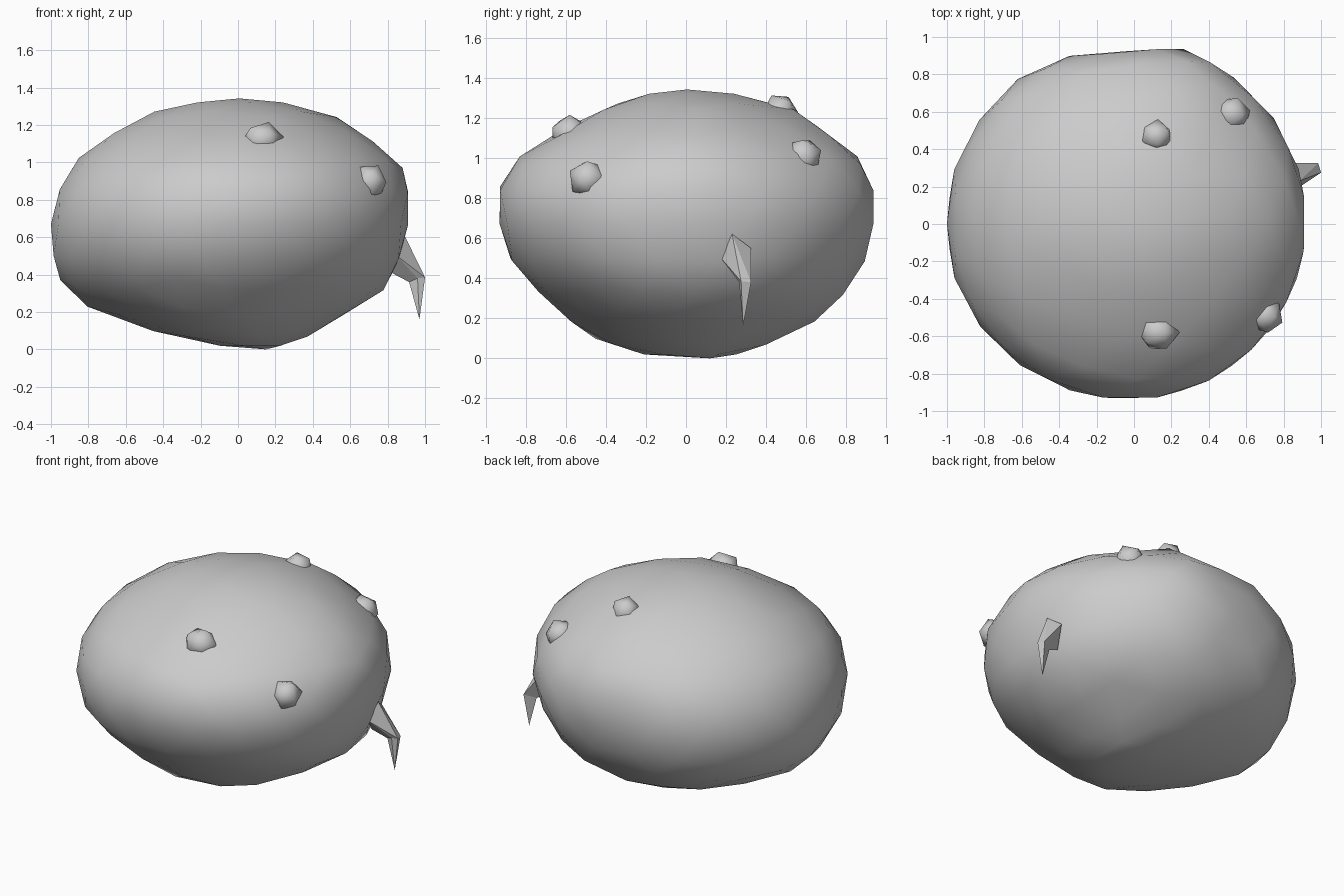
import bpy, bmesh, math
from mathutils import Vector, Euler

if "Cube" in bpy.data.objects:
    bpy.data.objects.remove(bpy.data.objects["Cube"])

# outlines read as (z, offset), from bottom to top
LEFT = [(0, .15), (.02, -.10), (.08, -.40), (.23, -.80), (.37, -.94), (.51, -.99), (.66, -1.0),
        (.85, -.96), (1.01, -.86), (1.14, -.68), (1.26, -.48), (1.33, -.24), (1.345, -.03)]
RIGHT = [(0, .15), (.02, .27), (.09, .41), (.21, .62), (.34, .80), (.48, .86), (.68, .91), (.83, .91),
         (.97, .87), (1.10, .73), (1.25, .51), (1.325, .22), (1.345, -.03)]
FRONT = [(0, .12), (.02, -.23), (.10, -.48), (.38, -.78), (.50, -.88), (.68, -.93), (.86, -.93),
         (1.01, -.82), (1.15, -.60), (1.26, -.40), (1.32, -.20), (1.345, 0)]
BACK = [(0, .12), (.02, .27), (.07, .41), (.19, .65), (.36, .83), (.51, .89), (.67, .93), (.84, .93),
        (1.02, .85), (1.25, .54), (1.325, .23), (1.345, 0)]
# plan fullness by angle in degrees
PLAN = [(0, 1.012), (45, 1.035), (60, 1.04), (73, 1.06), (92, .985), (110, 1.02), (127, 1.03),
        (150, 1.01), (180, 1.012), (225, 1.007), (300, 1.012), (360, 1.012)]


def lerp(table, t):
    for (a, va), (b, vb) in zip(table, table[1:]):
        if t <= b:
            return va + (vb - va) * max(0, t - a) / (b - a)
    return table[-1][1]


def mesh_object(name, bm, smooth):
    bmesh.ops.recalc_face_normals(bm, faces=bm.faces)
    for f in bm.faces:
        f.smooth = smooth
    me = bpy.data.meshes.new(name)
    bm.to_mesh(me)
    bm.free()
    ob = bpy.data.objects.new(name, me)
    bpy.context.collection.objects.link(ob)
    return ob


# Body: icosphere fitted to the four side outlines and the plan
bm = bmesh.new()
bmesh.ops.create_icosphere(bm, subdivisions=3, radius=1)
for v in bm.verts:
    n = v.co.normalized()
    z = .67 + .672 * n.z
    x0, x1, y0, y1 = (lerp(t, z) for t in (LEFT, RIGHT, FRONT, BACK))
    th = math.atan2(n.y, n.x)
    diag = math.sin(2 * th) ** 2
    # corners tuck in above and below the middle, unevenly
    tuck = .09
    if n.z > 0 and n.y > 0 and n.x > 0:
        tuck = .15
    elif n.z > 0 and n.y < 0:
        tuck = .05
    elif n.z < 0 and n.x < 0 and n.y < 0:
        tuck = .03
    k = lerp(PLAN, math.degrees(th) % 360) - diag * tuck * n.z ** 2
    if n.x < -.5 and 1.03 < z < 1.25:
        k += .04
    v.co = ((x0 + x1) / 2 + (x1 - x0) / 2 * math.cos(th) * k,
            (y0 + y1) / 2 + (y1 - y0) / 2 * math.sin(th) * k, max(0, z))
    v.co.x = min(.91, max(-1, v.co.x))
    v.co.y = min(.935, max(-.93, v.co.y))
mesh_object("body", bm, True)

# Bumps: small faceted knobs half sunk into the body
BUMPS = [((.13, -.58, 1.12), (.115, .10, .10)), ((.705, -.49, .895), (.095, .10, .10)),
         ((.12, .47, 1.225), (.095, .09, .10)), ((.525, .585, 1.005), (.10, .10, .10))]
for i, (pos, size) in enumerate(BUMPS):
    bm = bmesh.new()
    bmesh.ops.create_icosphere(bm, subdivisions=1, radius=1)
    rot = Euler((.4 * i, .3, .9 * i)).to_matrix()
    for v in bm.verts:
        c = rot @ v.co
        v.co = Vector(pos) + Vector(c[j] * size[j] for j in range(3))
    mesh_object(f"bump_{i + 1}", bm, True)

# Spike: bent thorn on the right side, four-sided with a ridge down the outside
root = [(.885, .23, .62), (.85, .175, .50), (.82, .25, .41), (.85, .325, .55)]
bend = [(1.0, .275, .385), (.96, .265, .38), (.915, .285, .36), (.985, .325, .38)]
bm = bmesh.new()
a = [bm.verts.new(p) for p in root]
b = [bm.verts.new(p) for p in bend]
tip = bm.verts.new((.97, .285, .16))
bm.faces.new(a)
for i in range(4):
    j = (i + 1) % 4
    bm.faces.new((a[i], a[j], b[i]))
    bm.faces.new((a[j], b[j], b[i]))
    bm.faces.new((b[i], b[j], tip))
mesh_object("spike", bm, False)
